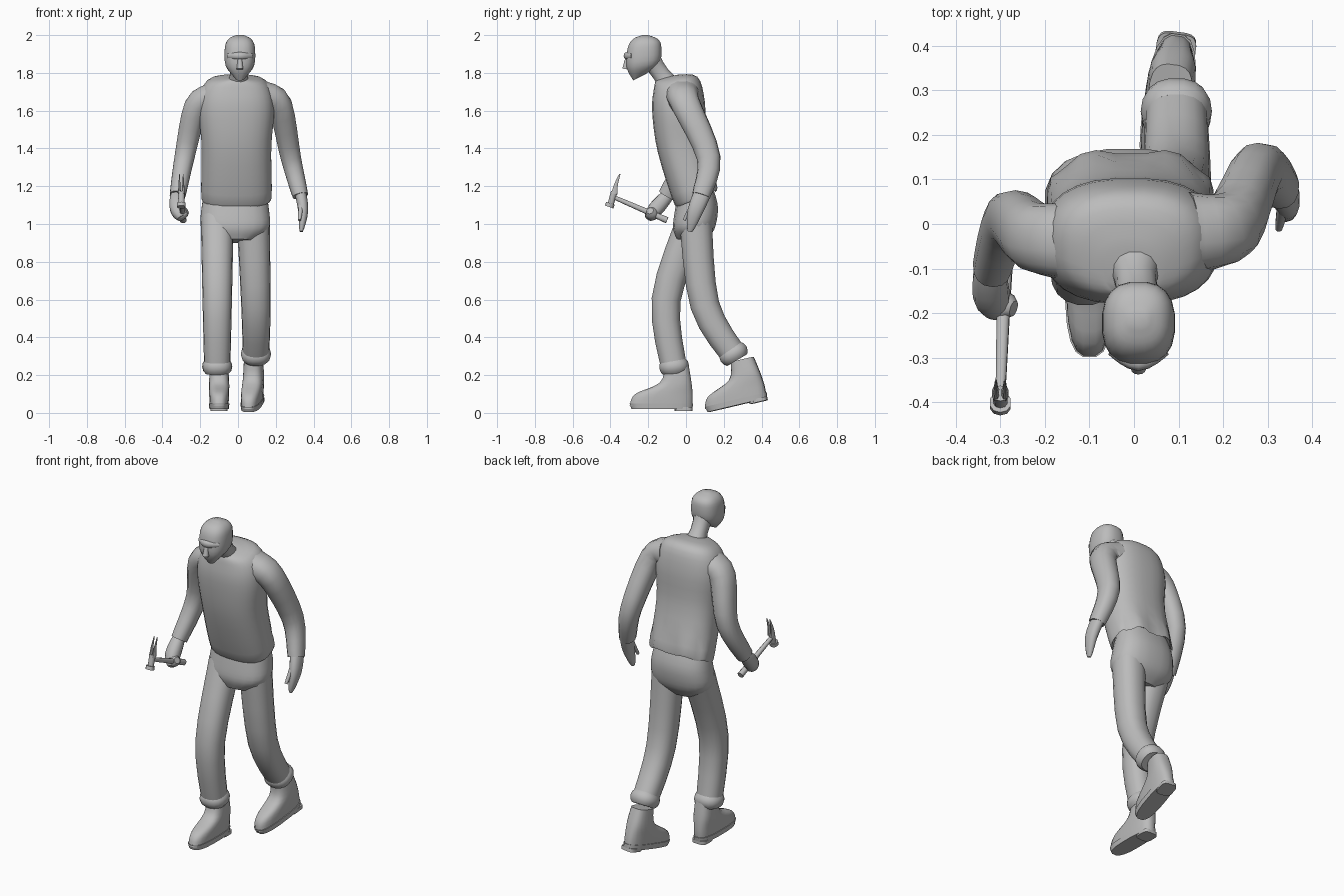
import bpy, bmesh, math
from mathutils import Vector, Matrix

if "Cube" in bpy.data.objects:
    bpy.data.objects.remove(bpy.data.objects["Cube"], do_unlink=True)

tone = 0.5
colour = (tone, tone, tone, 1)
grey = bpy.data.materials.new("plain grey")
grey.use_nodes = True
grey.diffuse_color = colour
grey.node_tree.nodes["Principled BSDF"].inputs["Base Color"].default_value = colour

across_body = Vector((1, 0, 0))
along_body = Vector((0, 1, 0))


def flow(rows, steps=4):
    """Fill in rows along a smooth curve through the given ones."""
    rows = [Vector(row) for row in rows]
    padded = [rows[0]] + rows + [rows[-1]]
    result = []
    for before, start, end, after in zip(padded, padded[1:], padded[2:], padded[3:]):
        for step in range(steps):
            t = step / steps
            leave, arrive = (end - before) / 2, (after - start) / 2
            bend = (end - start) * 3 - leave * 2 - arrive
            twist = (start - end) * 2 + leave + arrive
            result.append(start + leave * t + bend * t ** 2 + twist * t ** 3)
    return result + [rows[-1]]


def outline(centre, u, v, sides, power):
    """Rounded-box ring spanned by the half axes u and v."""
    ring = []
    for i in range(sides):
        angle = math.tau * (i + 0.5) / sides
        c, s = math.cos(angle), math.sin(angle)
        ring.append(centre + u * math.copysign(abs(c) ** (2 / power), c)
                    + v * math.copysign(abs(s) ** (2 / power), s))
    return ring


def skin(name, rings, place=Matrix()):
    """Join matching rings of points into one capped surface."""
    bm = bmesh.new()
    loops = [[bm.verts.new(place @ point) for point in ring] for ring in rings]
    for upper, lower in zip(loops, loops[1:]):
        for i in range(len(upper)):
            j = (i + 1) % len(upper)
            bm.faces.new((upper[i], upper[j], lower[j], lower[i]))
    bm.faces.new(loops[0])
    bm.faces.new(loops[-1])
    bmesh.ops.recalc_face_normals(bm, faces=bm.faces)
    mesh = bpy.data.meshes.new(name)
    bm.to_mesh(mesh)
    bm.free()
    mesh.materials.append(grey)
    obj = bpy.data.objects.new(name, mesh)
    bpy.context.collection.objects.link(obj)
    bpy.ops.object.select_all(action="DESELECT")
    obj.select_set(True)
    bpy.context.view_layer.objects.active = obj
    bpy.ops.object.shade_smooth_by_angle(angle=math.radians(45))


def stack(name, rows, x=0, sides=20, power=2.5, place=Matrix(), pleats=0):
    """Rows: front y and z, back y and z, half width."""
    rings = []
    curve = flow(rows)
    for index, (front_y, front_z, back_y, back_z, half) in enumerate(curve):
        front, back = Vector((x, front_y, front_z)), Vector((x, back_y, back_z))
        ring = outline((front + back) / 2, across_body * half, (back - front) / 2, sides, power)
        # Pleats gather the back of the cloth towards its lower edge
        if index > len(curve) * 0.7:
            for i in range(sides // 2):
                ring[i] += Vector((0, pleats, pleats)) * (-1) ** (i // 2)
        rings.append(ring)
    skin(name, rings, place)


def limb(name, points, start, end, ref=along_body, bulge=0, depth=1, sides=14):
    """Tapered tube through a few points; depth stretches it along ref."""
    path = flow(points)
    last = len(path) - 1
    rings = []
    for i, point in enumerate(path):
        t = i / last
        radius = start + (end - start) * t + bulge * math.sin(math.pi * t)
        tangent = (path[min(i + 1, last)] - path[max(i - 1, 0)]).normalized()
        side = (ref - tangent * ref.dot(tangent)).normalized()
        rings.append(outline(point, side.cross(tangent) * radius, side * radius * depth, sides, 2.3))
    skin(name, rings)


# Head with brow, nose and neck
stack("head", [
    (-.23, 2, -.2, 2, .02), (-.28, 1.98, -.15, 1.98, .06), (-.31, 1.93, -.13, 1.94, .08),
    (-.315, 1.83, -.14, 1.85, .076), (-.28, 1.76, -.22, 1.79, .025)], x=.01)
limb("brow", [(-.05, -.28, 1.89), (.01, -.31, 1.89), (.07, -.28, 1.89)], .015, .015, bulge=.005)
limb("nose", [(.01, -.31, 1.88), (.01, -.32, 1.82)], .01, .018)
limb("neck", [(.01, -.18, 1.86), (0, -.08, 1.72)], .055, .07, ref=across_body, bulge=-.016)

# Loose pullover with a gathered hem tucked in underneath
stack("pullover", [
    (-.16, 1.76, -.05, 1.79, .06), (-.17, 1.72, .06, 1.78, .16), (-.18, 1.6, .1, 1.65, .2),
    (-.15, 1.38, .11, 1.44, .185), (-.06, 1.1, .165, 1.19, .187), (-.04, 1.14, .14, 1.21, .165)],
    x=-.008, sides=28, pleats=.006)

# Trousers: seat, then two striding legs with swollen cuffs
stack("trouser_seat", [
    (-.04, 1.17, .14, 1.2, .16), (-.06, 1.07, .17, 1.09, .18),
    (-.07, .98, .15, .97, .18), (-.05, .92, .09, .9, .1)], x=-.015)
legs = {
    "right": [(-.11, .04, 1.03), (-.11, -.105, .6), (-.11, -.06, .22)],
    "left": [(.08, .05, 1.03), (.095, .1, .57), (.095, .265, .29)],
}
for side, points in legs.items():
    knee, ankle = Vector(points[1]), Vector(points[2])
    rise = (knee - ankle).normalized() * .06
    limb(side + "_trouser_leg", points, .088, .068, ref=across_body, sides=18)
    limb(side + "_cuff", [ankle + rise, ankle - rise / 5], .066, .062, ref=across_body, bulge=.016, sides=18)

# Boots: the left one is turned and rolled onto its toe
stances = {
    "right": Matrix.Translation((-.1, 0, 0)),
    "left": Matrix.Translation((.095, .4, .05)) @ Matrix.Rotation(-.14, 4, "Z") @ Matrix.Rotation(.23, 4, "X"),
}
for side, stance in stances.items():
    stack(side + "_boot", [
        (-.11, .25, .015, .25, .048), (-.14, .16, .03, .16, .054),
        (-.27, .1, .037, .09, .053), (-.3, .04, .035, .04, .05)], power=2.8, place=stance)
    stack(side + "_sole", [(-.3, .05, .04, .05, .055), (-.29, .02, .035, .02, .052)], power=2.8, place=stance)
    stack(side + "_heel", [(-.06, .03, .035, .03, .045), (-.06, .01, .035, .01, .045)], power=4, place=stance)

# Sleeves
sleeves = {
    "left": [(.13, -.02, 1.68), (.22, 0, 1.63), (.28, .12, 1.35), (.33, .08, 1.15)],
    "right": [(-.13, -.04, 1.67), (-.22, -.03, 1.62), (-.28, .01, 1.37), (-.32, -.1, 1.15)],
}
for side, points in sleeves.items():
    limb(side + "_sleeve", points, .08, .042, depth=1.15)

# Hands: the left hangs open, the right is closed round the handle
limb("left_hand", [(.33, .09, 1.17), (.345, .05, 1.07), (.335, .02, .96)], .03, .008, bulge=.008, depth=1.5)
limb("left_thumb", [(.335, .04, 1.11), (.325, -.01, 1.02)], .015, .008)
limb("right_hand", [(-.325, -.09, 1.16), (-.32, -.16, 1.08), (-.3, -.2, 1.03)], .03, .02, bulge=.016)
limb("right_fingers", [(-.33, -.17, 1.04), (-.27, -.19, 1.07)], .02, .018, bulge=.015)

# Claw hammer: handle, striking face, neck and split claw
limb("hammer_handle", [(-.29, -.1, 1.02), (-.3, -.39, 1.145)], .018, .011, sides=8)
limb("hammer_face", [(-.3, -.407, 1.09), (-.3, -.4, 1.11)], .024, .024, sides=10)
limb("hammer_neck", [(-.3, -.4, 1.1), (-.3, -.38, 1.17)], .016, .018, sides=10)
for side, sign in (("left", 1), ("right", -1)):
    x = -.3 + sign * .01
    limb("hammer_claw_" + side, [(x, -.38, 1.16), (x, -.37, 1.21), (x, -.35, 1.265)],
         .018, .003, ref=across_body, depth=.5, sides=8)
